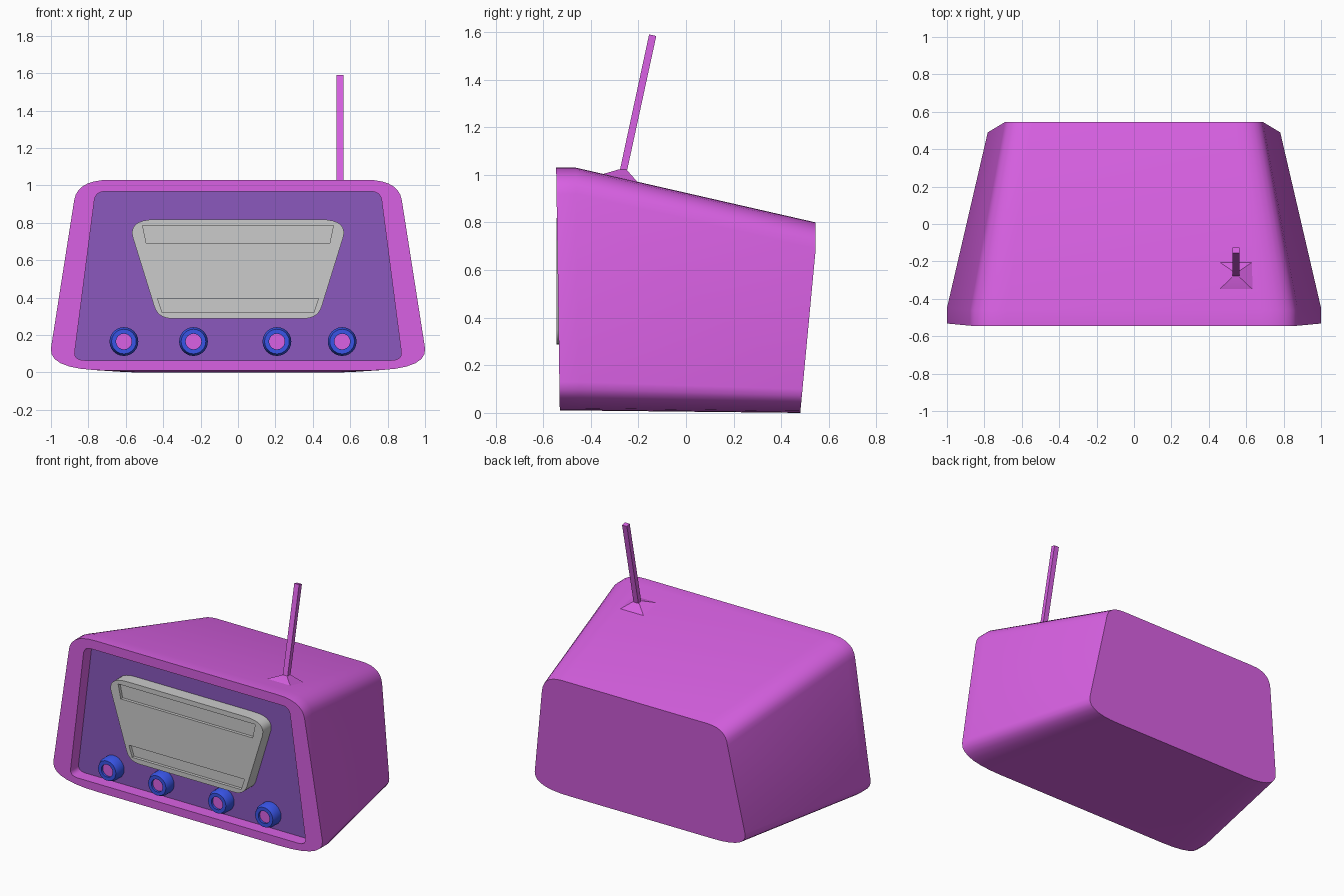
import bpy, bmesh, math
from mathutils import Vector

if "Cube" in bpy.data.objects:
    bpy.data.objects.remove(bpy.data.objects["Cube"])


def material(name, rgb):
    m = bpy.data.materials.new(name)
    m.diffuse_color = (*rgb, 1)
    m.use_nodes = True
    m.node_tree.nodes["Principled BSDF"].inputs["Base Color"].default_value = m.diffuse_color
    return m


MAGENTA = material("magenta", (0.70, 0.12, 0.78))
PURPLE = material("purple", (0.26, 0.10, 0.52))
BLUE = material("blue", (0.04, 0.09, 0.80))


def smooth(ob):
    ob.data.shade_smooth()
    ob.data.set_sharp_from_angle(angle=math.radians(30))


def loft(name, rings, mat=None, cap_start=True, cap_end=True):
    """Skin a list of equally long point rings."""
    bm = bmesh.new()
    vs = [[bm.verts.new(p) for p in r] for r in rings]
    n = len(vs[0])
    for a, b in zip(vs, vs[1:]):
        for i in range(n):
            j = (i + 1) % n
            bm.faces.new((a[i], a[j], b[j], b[i]))
    if cap_start:
        bm.faces.new(vs[0])
    if cap_end:
        bm.faces.new(vs[-1])
    bmesh.ops.recalc_face_normals(bm, faces=bm.faces)
    me = bpy.data.meshes.new(name)
    bm.to_mesh(me)
    bm.free()
    ob = bpy.data.objects.new(name, me)
    bpy.context.collection.objects.link(ob)
    if mat:
        me.materials.append(mat)
    smooth(ob)
    return ob


def bezier(p0, c, p1, n=8):
    p0, c, p1 = Vector(p0), Vector(c), Vector(p1)
    return [p0 * (1 - t) ** 2 + c * 2 * t * (1 - t) + p1 * t * t
            for t in (i / (n - 1) for i in range(n))]


def outline(bottom, top, y_of_z):
    """Mirrored rounded trapezoid; bottom and top are corner curves in (x, z)."""
    half = bezier(*bottom) + bezier(*top)
    full = half + [Vector((-p.x, p.y)) for p in reversed(half)]
    return [(p.x, y_of_z(p.y), p.y) for p in full]


def front_y(z):
    return -0.53 - 0.015 * z


def back_y(z):
    return 0.48 + 0.065 * min(1, z / 0.69)


# Cabinet: tapering shell with a recessed front
big = (((0.68, 0.01), (1.015, 0.01), (1.0, 0.13)),
       ((0.876, 0.92), (0.86, 1.03), (0.68, 1.03)))
small = (((0.54, 0.0), (0.79, 0.0), (0.782, 0.1)),
         ((0.69, 0.69), (0.68, 0.80), (0.54, 0.80)))
inner = (((0.82, 0.065), (0.88, 0.065), (0.872, 0.115)),
         ((0.768, 0.92), (0.762, 0.967), (0.71, 0.967)))
DEPTH = 0.085
loft("cabinet", [
    outline(*small, back_y),
    outline(*big, lambda z: front_y(z) + 0.083),
    outline(*big, front_y),
    outline(*inner, front_y),
    outline(*inner, lambda z: front_y(z) + DEPTH),
], MAGENTA, cap_end=False)

# Front panel at the bottom of the recess
loft("front_panel", [outline(*inner, lambda z, d=d: front_y(z) + DEPTH + d)
                     for d in (0, 0.01)], PURPLE)

# Display with two sunken strips
screen = (((0.35, 0.288), (0.425, 0.288), (0.447, 0.35)),
          ((0.565, 0.73), (0.58, 0.818), (0.44, 0.818)))
display = loft("display", [outline(*screen, lambda z, y=y: y) for y in (-0.44, -0.545)])
for half_top, half_bottom, z0, z1 in ((0.51, 0.49, 0.69, 0.785), (0.43, 0.405, 0.32, 0.395)):
    cutter = loft("strip_cutter", [[(-half_bottom, y, z0), (half_bottom, y, z0),
                                    (half_top, y, z1), (-half_top, y, z1)]
                                   for y in (-0.6, -0.525)])
    cutter.hide_render = True
    mod = display.modifiers.new("strip", "BOOLEAN")
    mod.operation, mod.solver, mod.object = "DIFFERENCE", "EXACT", cutter
    bpy.context.view_layer.objects.active = display
    bpy.ops.object.modifier_apply(modifier=mod.name)
    bpy.data.objects.remove(cutter)
smooth(display)


# Knobs: blue ring around a sunken magenta centre
def circle(x, z, r, y, n=24):
    return [(x + r * math.cos(2 * math.pi * i / n), y, z + r * math.sin(2 * math.pi * i / n))
            for i in range(n)]


for k, x in enumerate((-0.61, -0.238, 0.208, 0.557), 1):
    z = 0.165
    ring = ((0.077, -0.44), (0.077, -0.495), (0.066, -0.52), (0.042, -0.52), (0.042, -0.495))
    loft(f"knob_ring_{k}", [circle(x, z, r, y) for r, y in ring], BLUE, cap_end=False)
    loft(f"knob_centre_{k}", [circle(x, z, 0.042, y) for y in (-0.49, -0.505)], MAGENTA)


# Antenna: square rod leaning back on a flared base
def square(cx, hx, y0, z0, y1, z1):
    return [(cx - hx, y0, z0), (cx + hx, y0, z0), (cx + hx, y1, z1), (cx - hx, y1, z1)]


AX = 0.545
loft("antenna_base", [square(AX, 0.10, -0.36, 1.0, -0.195, 0.96),
                      square(AX, 0.02, -0.285, 1.022, -0.25, 1.022)], MAGENTA)
loft("antenna_rod", [square(AX, 0.018, -0.282, 1.0, -0.253, 0.993),
                     square(AX, 0.018, -0.155, 1.59, -0.125, 1.583)], MAGENTA)
